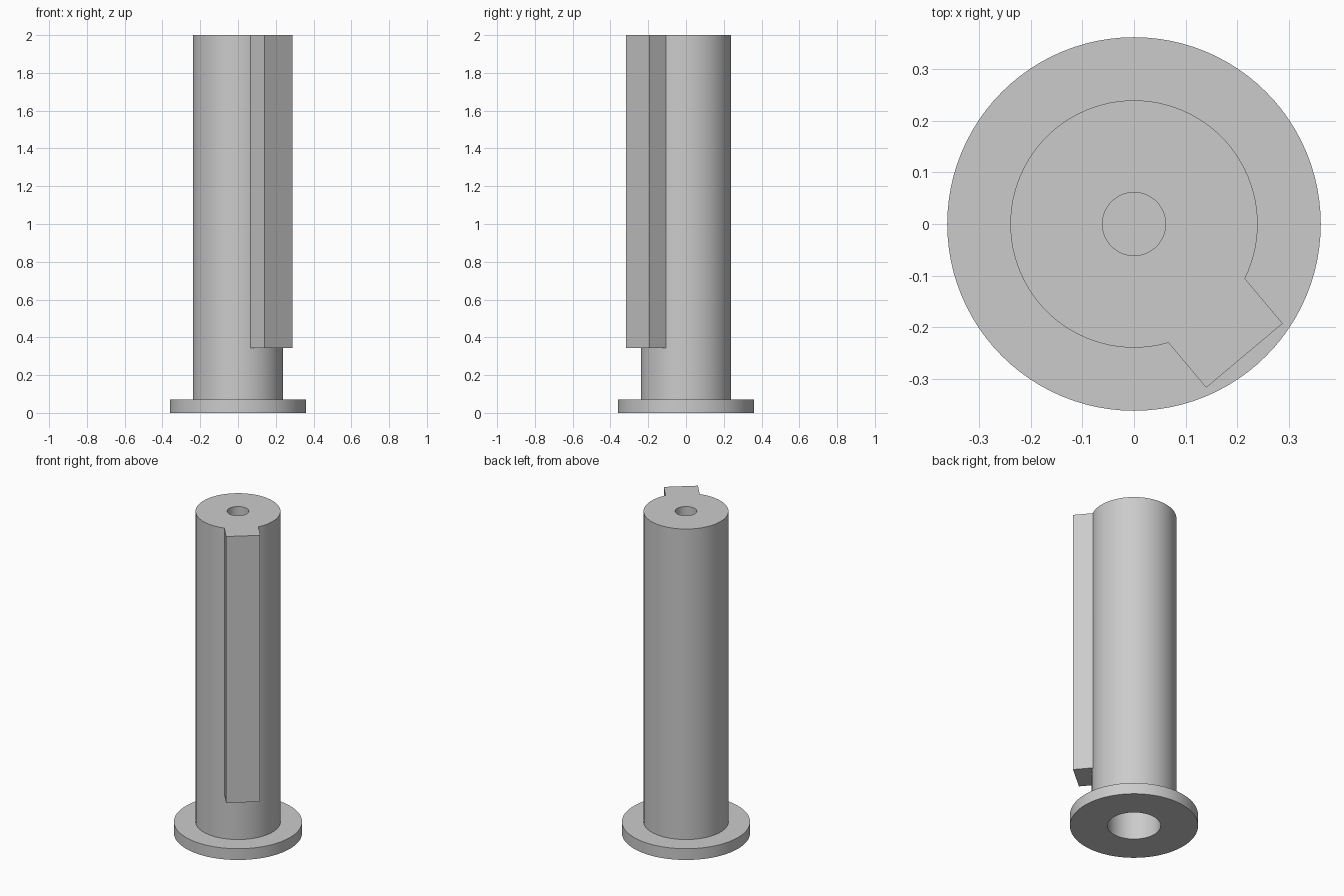
import bpy
import bmesh
import math
from mathutils import Matrix

if "Cube" in bpy.data.objects:
    bpy.data.objects.remove(bpy.data.objects["Cube"], do_unlink=True)

SEGMENTS = 96
HEIGHT = 2.0
FLANGE_R, FLANGE_H = 0.361, 0.07
SHAFT_R = 0.239
TOP_HOLE_R, TOP_HOLE_FLOOR = 0.061, 1.6
BORE_R, BORE_END = 0.15, 0.5
KEY_WIDTH, KEY_REACH, KEY_BOTTOM = 0.193, 0.332, 0.344
KEY_ANGLE = math.radians(-50)

grey = bpy.data.materials.new("plain grey")
grey.use_nodes = True
colour = (0.6, 0.6, 0.6, 1)
grey.diffuse_color = colour
grey.node_tree.nodes["Principled BSDF"].inputs["Base Color"].default_value = colour


def add_object(name, bm):
    bmesh.ops.recalc_face_normals(bm, faces=bm.faces)
    mesh = bpy.data.meshes.new(name)
    bm.to_mesh(mesh)
    bm.free()
    mesh.materials.append(grey)
    obj = bpy.data.objects.new(name, mesh)
    bpy.context.collection.objects.link(obj)
    return obj


def revolve(name, profile):
    """Turn a (radius, z) profile around the z axis."""
    bm = bmesh.new()
    verts = [bm.verts.new((r, 0, z)) for r, z in profile]
    edges = [bm.edges.new(pair) for pair in zip(verts, verts[1:])]
    bmesh.ops.spin(bm, geom=verts + edges, cent=(0, 0, 0), axis=(0, 0, 1),
                   angle=math.tau, steps=SEGMENTS)
    bmesh.ops.remove_doubles(bm, verts=bm.verts, dist=0.0001)
    return add_object(name, bm)


# Flanged shaft with a blind hole in the top and a wider bore underneath
shaft = revolve("flanged_shaft", [
    (0, BORE_END), (BORE_R, BORE_END), (BORE_R, 0),
    (FLANGE_R, 0), (FLANGE_R, FLANGE_H),
    (SHAFT_R, FLANGE_H), (SHAFT_R, HEIGHT),
    (TOP_HOLE_R, HEIGHT), (TOP_HOLE_R, TOP_HOLE_FLOOR), (0, TOP_HOLE_FLOOR),
])

# Long key on the side of the shaft, flush with its top
key_inner = 0.18
size = (KEY_REACH - key_inner, KEY_WIDTH, HEIGHT - KEY_BOTTOM)
centre = ((KEY_REACH + key_inner) / 2, 0, (HEIGHT + KEY_BOTTOM) / 2)
bm = bmesh.new()
bmesh.ops.create_cube(bm, size=1, matrix=Matrix.Rotation(KEY_ANGLE, 4, "Z")
                      @ Matrix.Translation(centre) @ Matrix.Diagonal((*size, 1)))
key = add_object("side_key", bm)

# Fuse the key into the shaft
union = shaft.modifiers.new("key union", "BOOLEAN")
union.operation = "UNION"
union.solver = "EXACT"
union.object = key
bpy.context.view_layer.objects.active = shaft
shaft.select_set(True)
bpy.ops.object.modifier_apply(modifier=union.name)
bpy.data.objects.remove(key, do_unlink=True)

# Smooth round walls, sharp rims
bpy.ops.object.select_all(action="DESELECT")
shaft.select_set(True)
bpy.ops.object.shade_smooth_by_angle(angle=math.radians(30))
